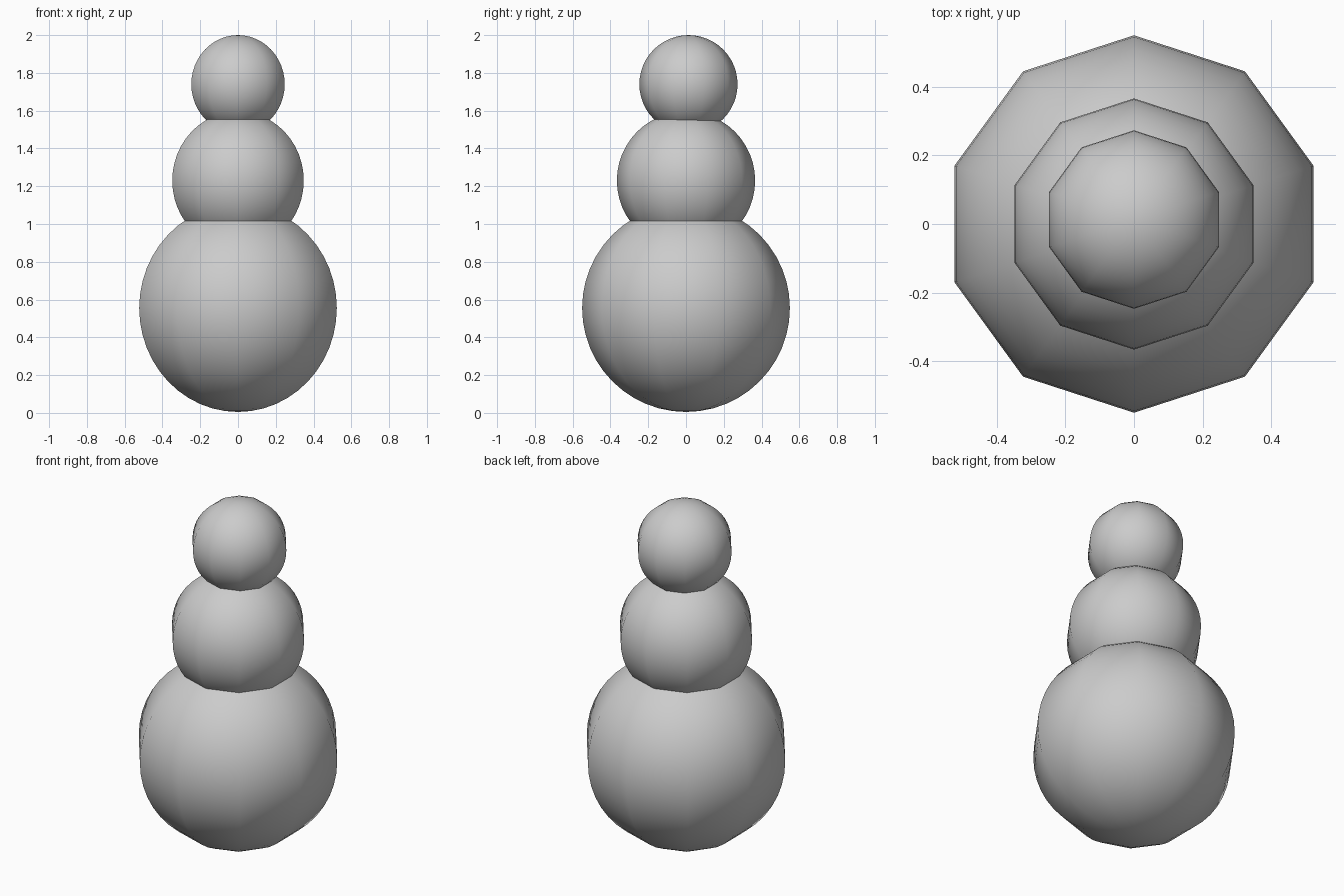
import bpy, math

if "Cube" in bpy.data.objects:
    bpy.data.objects.remove(bpy.data.objects["Cube"])


def ball(name, radius, z, y=0.0, rings=24):
    # Ten-sided ball with a corner pointing along y
    bpy.ops.mesh.primitive_uv_sphere_add(segments=10, ring_count=rings, radius=radius,
                                         location=(0, y, z))
    obj = bpy.context.object
    obj.name = name
    # make sure a vertical edge line faces +y
    v = max(obj.data.vertices, key=lambda p: math.hypot(p.co.x, p.co.y))
    obj.rotation_euler.z = math.pi / 2 - math.atan2(v.co.y, v.co.x)
    bpy.ops.object.shade_smooth()
    return obj


# Stacked snow balls
ball("base_ball", 0.55, 0.555)
ball("middle_ball", 0.366, 1.23)
ball("head_ball", 0.26, 1.74, y=0.013)
